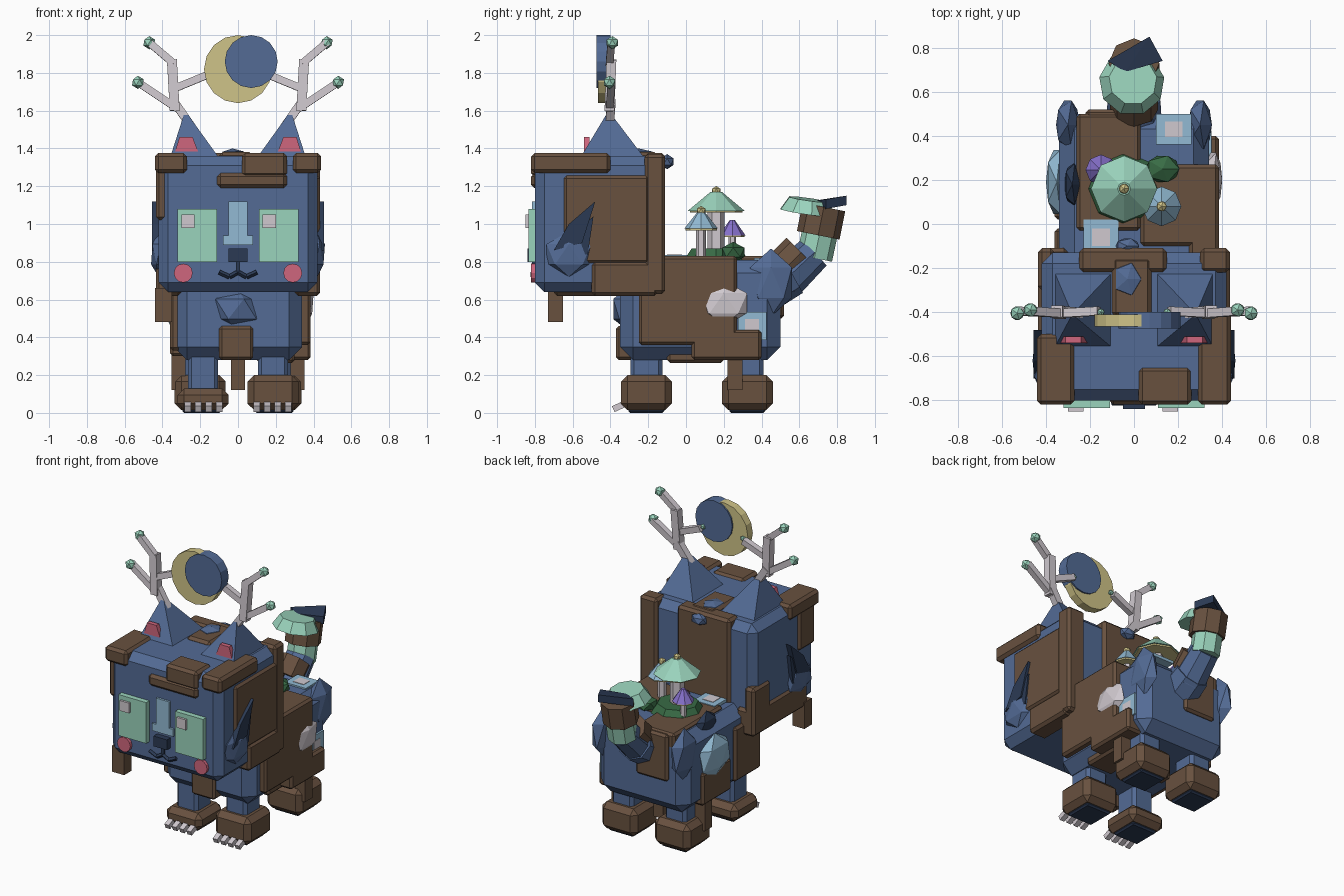
import bpy, bmesh
from mathutils import Vector, Matrix

cube = bpy.data.objects.get("Cube")
if cube:
    bpy.data.objects.remove(cube, do_unlink=True)


def material(name, code):
    """Flat material from an sRGB hex code."""
    rgb = [int(code[i:i + 2], 16) / 255 for i in (0, 2, 4)]
    col = [c / 12.92 if c < 0.04045 else ((c + 0.055) / 1.055) ** 2.4 for c in rgb] + [1]
    m = bpy.data.materials.new(name)
    m.use_nodes = True
    m.diffuse_color = col
    m.node_tree.nodes["Principled BSDF"].inputs["Base Color"].default_value = col
    return m


BLUE = material("slate_blue", "536B95")
NAVY = material("navy", "2B3A54")
BROWN = material("brown", "68513F")
MINT = material("mint", "9AD3BC")
SKY = material("sky_blue", "92BAD3")
PALE = material("pale_grey", "D0C9CF")
PINK = material("pink", "CF667D")
GOLD = material("gold", "CFC388")
GREEN = material("moss_green", "386B45")
VIOLET = material("violet", "8670CB")


def finish(name, bm, mat):
    bmesh.ops.recalc_face_normals(bm, faces=bm.faces)
    me = bpy.data.meshes.new(name)
    bm.to_mesh(me)
    bm.free()
    me.materials.append(mat)
    ob = bpy.data.objects.new(name, me)
    bpy.context.collection.objects.link(ob)
    return ob


def box(name, lo, hi, mat, bevel=0):
    lo, hi = Vector(lo), Vector(hi)
    bm = bmesh.new()
    bmesh.ops.create_cube(bm, size=1)
    for v in bm.verts:
        v.co = (lo + hi) / 2 + v.co * (hi - lo)
    if bevel:
        bmesh.ops.bevel(bm, geom=bm.edges[:], offset=bevel, segments=1, affect='EDGES')
    return finish(name, bm, mat)


def blob(name, loc, radii, mat, sub=1):
    bm = bmesh.new()
    bmesh.ops.create_icosphere(bm, subdivisions=sub, radius=1)
    for v in bm.verts:
        v.co = Vector(loc) + v.co * Vector(radii)
    return finish(name, bm, mat)


def prism(name, p, q, r1, mat, sides=8, r2=None, turn=0):
    """Straight prism or cone from point p to point q."""
    p, q = Vector(p), Vector(q)
    bm = bmesh.new()
    bmesh.ops.create_cone(bm, cap_ends=True, segments=sides, radius1=r1,
                          radius2=r1 if r2 is None else r2, depth=(q - p).length)
    rot = Vector((0, 0, 1)).rotation_difference(q - p).to_matrix().to_4x4()
    bm.transform(Matrix.Translation((p + q) / 2) @ rot @ Matrix.Rotation(turn, 4, 'Z'))
    return finish(name, bm, mat)


def hull(name, points, mat):
    bm = bmesh.new()
    for p in points:
        bm.verts.new(p)
    bmesh.ops.convex_hull(bm, input=bm.verts[:])
    return finish(name, bm, mat)


# Head with fur patches wrapped around its edges
box("head", (-.42, -.8, .64), (.42, -.13, 1.36), BLUE, .05)
for i, (lo, hi) in enumerate([
        ((-.44, -.82, 1.27), (-.27, -.5, 1.375)),
        ((-.435, -.78, 1.02), (-.35, -.6, 1.3)),
        ((-.11, -.82, 1.19), (.26, -.7, 1.27)),
        ((.02, -.82, 1.25), (.26, -.65, 1.375)),
        ((.29, -.82, 1.27), (.44, -.4, 1.375)),
        ((.33, -.65, .79), (.435, -.19, 1.26)),
        ((.3, -.22, .63), (.435, -.11, 1.37)),
        ((.3, -.5, .62), (.435, -.15, .8)),
        ((-.25, -.22, .64), (.15, -.11, 1.375)),
        ((-.1, -.42, 1.28), (.08, -.15, 1.38)),
        ((-.435, -.7, .62), (-.3, -.11, .8)),
        ((-.435, -.3, .62), (-.36, -.11, .95))]):
    box(f"head_patch_{i}", lo, hi, BROWN, .018)
box("cheek_tassel", (-.44, -.73, .48), (-.35, -.65, .66), BROWN)
blob("crown_gem", (-.03, -.25, 1.37), (.07, .085, .03), BLUE)
blob("rear_gem", (-.03, -.1, 1.33), (.06, .04, .04), BLUE)

# Face
for s, side in ((-1, "right"), (1, "left")):
    x = .215 * s
    box(f"{side}_eye", (x - .105, -.835, .8), (x + .105, -.78, 1.08), MINT)
    gx = -.265 if s < 0 else .165
    box(f"{side}_eye_glint", (gx - .035, -.85, .98), (gx + .035, -.82, 1.05), PALE)
    prism(f"{side}_cheek", (.29 * s, -.82, .74), (.29 * s, -.78, .74), .05, PINK, 12)
    prism(f"{side}_mouth_inner", (0, -.81, .745), (.045 * s, -.81, .72), .013, NAVY, 4)
    prism(f"{side}_mouth_outer", (.045 * s, -.81, .72), (.1 * s, -.81, .745), .013, NAVY, 4)
box("nose_bridge", (-.05, -.815, .9), (.05, -.78, 1.12), SKY)
box("nose_base", (-.08, -.815, .89), (.08, -.78, .94), SKY)
box("nose", (-.05, -.84, .8), (.05, -.78, .87), NAVY)
box("lip_line", (-.01, -.815, .74), (.01, -.78, .81), NAVY)

# Ears, antlers and side feathers
for s, side in ((-1, "right"), (1, "left")):
    hull(f"{side}_ear", [(s * x, y, 1.35) for x in (.1, .36) for y in (-.56, -.22)]
         + [(s * .28, -.41, 1.6)], BLUE)
    hull(f"{side}_inner_ear", [(s * x, y, z) for y in (-.54, -.51)
         for x, z in ((.21, 1.38), (.34, 1.36), (.31, 1.46), (.24, 1.46))], PINK)
    branches = [((.25, 1.52), (.34, 1.65), .032), ((.335, 1.6), (.35, 1.87), .037),
                ((.34, 1.85), (.47, 1.96), .028), ((.32, 1.61), (.53, 1.75), .028),
                ((.33, 1.72), (.16, 1.79), .028)]
    for i, (a, b, r) in enumerate(branches):
        prism(f"{side}_antler_{i}", (s * a[0], -.405, a[1]), (s * b[0], -.395, b[1]),
              r, PALE, 4, turn=.785)
    for x, y, z in ((.47, -.39, 1.96), (.53, -.405, 1.75)):
        blob(f"{side}_antler_bud", (s * x, y, z), (.035,) * 3, MINT)
    blob(f"{side}_antler_drop", (s * .15, -.4, 1.8), (.018,) * 3, MINT)
    blob(f"{side}_cheek_tuft", (s * .42, -.62, .84), (.045, .14, .12), BLUE)
    for i, feather in enumerate([((-.7, .86), (-.62, 1.0), (-.48, 1.12), (-.55, .9)),
                                 ((-.68, .82), (-.6, .95), (-.49, 1.04), (-.52, .84))]):
        hull(f"{side}_feather_{i}", [(s * x, y, z) for x in (.4, .455 - .01 * i)
                                     for y, z in feather], NAVY)

# Moon between the antlers
prism("moon_gold", (0, -.465, 1.82), (0, -.41, 1.82), .18, GOLD, 16)
prism("moon_shadow", (.07, -.475, 1.86), (.07, -.4, 1.86), .14, BLUE, 16)

# Body with fur patches, chest and flanks
box("body", (-.34, -.35, .28), (.34, .5, .81), BLUE, .07)
blob("chest", (-.01, -.3, .55), (.15, .1, .12), BLUE)
for i, (lo, hi) in enumerate([
        ((.25, -.25, .36), (.385, .27, .83)),
        ((.25, .03, .28), (.385, .4, .44)),
        ((.03, -.1, .7), (.38, .27, .83)),
        ((-.26, -.03, .7), (.03, .5, .83)),
        ((-.36, -.3, .33), (-.25, -.02, .7)),
        ((-.36, .02, .3), (-.25, .33, .52)),
        ((-.22, .42, .5), (.02, .52, .82)),
        ((.1, -.1, .265), (.3, .2, .4)),
        ((-.1, -.37, .28), (.08, -.25, .46))]):
    box(f"body_patch_{i}", lo, hi, BROWN, .015)
for x in (-.315, 0, .315):
    box("belly_tassel", (x - .037, .22, .12), (x + .037, .3, .32), BROWN)
blob("right_flank_shell", (-.35, .19, .6), (.055, .17, .15), SKY)
blob("left_flank_shell", (.36, .2, .58), (.045, .145, .12), PALE)
blob("right_back_tuft", (-.28, .18, .78), (.04, .11, .1), NAVY)
for s, side in ((-1, "right"), (1, "left")):
    blob(f"{side}_hip", (s * .3, .45, .69), (.06, .13, .18), BLUE)

# Square badges on the back and flank
for i, (c, size) in enumerate([((.18, .43, .81), (.08, .07, .01)),
                               ((-.15, -.06, .825), (.08, .08, .01)),
                               ((.34, .35, .46), (.012, .075, .075))]):
    c, size = Vector(c), Vector(size)
    up = Vector((.008, 0, 0) if i == 2 else (0, 0, .008))
    box("badge", c - size, c + size, SKY)
    box("badge_centre", c - size / 2 + up, c + size / 2 + up, PALE)

# Legs, boots, soles and claws
for s, side in ((-1, "right"), (1, "left")):
    for end, x, y in (("front", .185 * s, -.21), ("rear", .2 * s, .325)):
        top = .13 if (s < 0 and end == "front") else .2
        box(f"{side}_{end}_leg", (x - .08, y - .085, .05), (x + .08, y + .085, .36), BLUE, .02)
        box(f"{side}_{end}_boot", (x - .135, y - .135, .015), (x + .135, y + .135, top), BROWN, .035)
        box(f"{side}_{end}_sole", (x - .095, y - .095, 0), (x + .095, y + .095, .03), NAVY, .01)
    for i in range(4):
        cx = s * (.1 + .055 * i)
        prism("claw", (cx, -.33, .045), (cx, -.385, .02), .024, PALE, 4, turn=.785)

# Tail
prism("tail_root", (0, .4, .65), (0, .56, .74), .13, BLUE, 8, .12)
prism("tail_bend", (0, .52, .7), (0, .68, .85), .11, BLUE, 8, .095)
prism("tail_patch", (0, .52, .76), (0, .61, .85), .11, BROWN, 8)
prism("tail_band", (0, .68, .82), (0, .71, .96), .095, MINT)
prism("tail_cuff", (0, .7, .94), (0, .73, 1.09), .115, BROWN)
prism("tail_tip", (-.01, .64, 1.06), (-.005, .65, 1.13), .15, MINT, 9, .11)
hull("tail_plume", [(x, y, z + d) for d in (0, .05) for x, y, z in
     ((-.12, .74, 1.08), (.07, .85, 1.1), (.13, .74, 1.08), (-.04, .69, 1.075))], NAVY)

# Mushroom garden on the back
prism("moss", (-.05, .16, .81), (-.05, .16, .87), .17, GREEN, 8, .13)
blob("bush", (.13, .25, .85), (.085, .07, .055), GREEN)
for name, x, y, rim, r, h, mat in (("large", -.045, .16, 1.07, .15, .1, MINT),
                                   ("middle", .125, .08, .975, .09, .09, SKY),
                                   ("small", -.15, .245, .94, .07, .08, VIOLET)):
    prism(f"{name}_stem", (x, y, .8), (x, y, rim), r * .3, PALE, 6)
    prism(f"{name}_gills", (x, y, rim - .01), (x, y, rim + .004), r * .93, GOLD)
    prism(f"{name}_cap", (x, y, rim), (x, y, rim + h), r, mat, 8, r * .2)
    if mat != VIOLET:
        blob(f"{name}_bead", (x, y, rim + h + .005), (.026,) * 3, GOLD)
